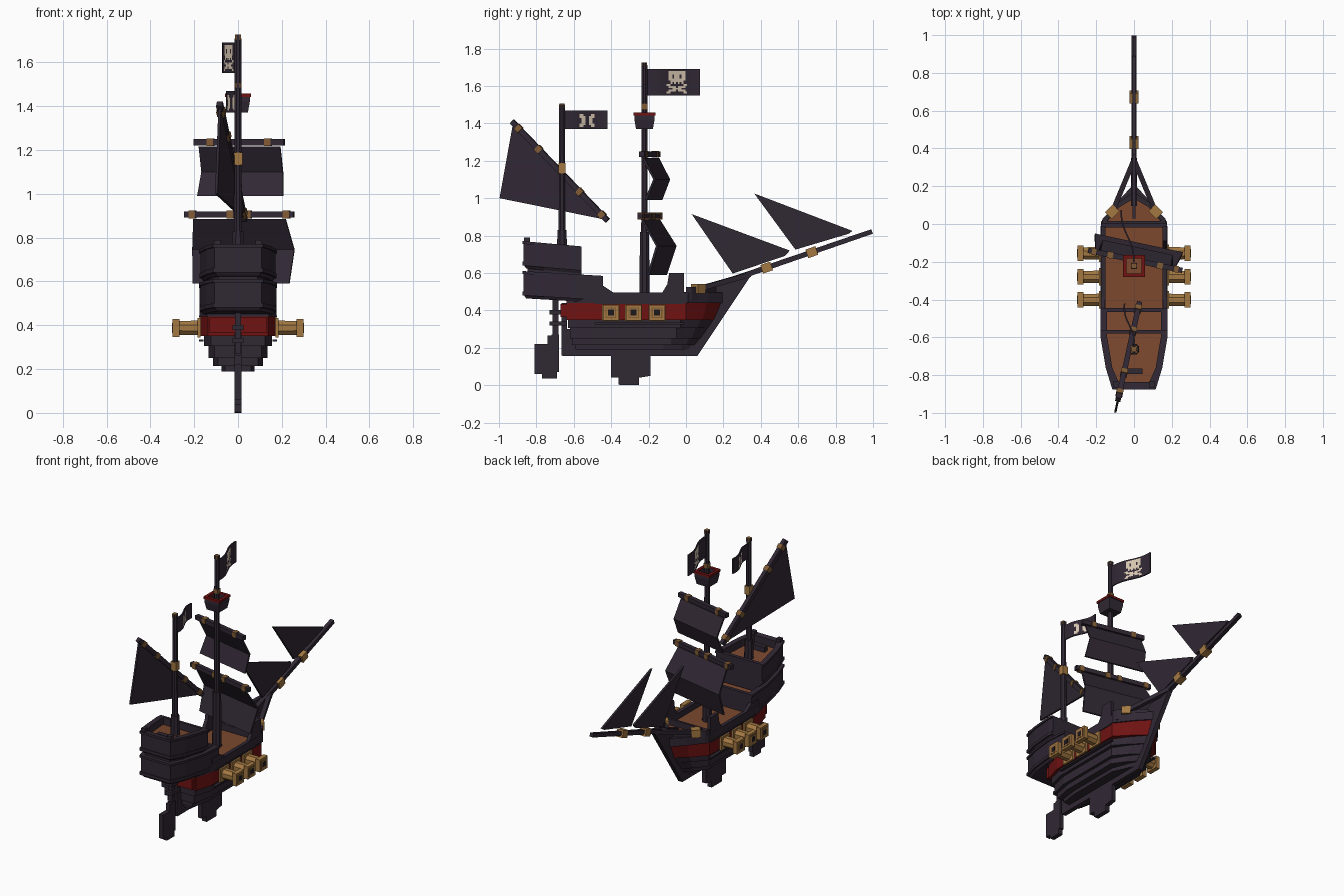
import bpy, math
from mathutils import Vector

if "Cube" in bpy.data.objects:
    bpy.data.objects.remove(bpy.data.objects["Cube"])


def colour(name, rgb):
    m = bpy.data.materials.new(name)
    m.diffuse_color = (*rgb, 1)
    m.use_nodes = True
    m.node_tree.nodes["Principled BSDF"].inputs["Base Color"].default_value = m.diffuse_color
    return m


DARK = colour("dark_wood", (.030, .021, .034))
RED = colour("deep_red", (.16, .006, .006))
DECK = colour("deck_brown", (.20, .066, .028))
GOLD = colour("gold", (.37, .19, .055))
BRONZE = colour("bronze", (.22, .105, .035))
CREAM = colour("cream", (.70, .58, .45))
BLACK = colour("black", (.012, .009, .012))


def mesh(name, verts, faces, *mats):
    me = bpy.data.meshes.new(name)
    me.from_pydata([tuple(v) for v in verts], [], faces)
    ob = bpy.data.objects.new(name, me)
    bpy.context.collection.objects.link(ob)
    for m in mats:
        me.materials.append(m)
    return ob


def loft(name, rings, *mats):
    """Closed solid through rings of equal length; last face is the top cap."""
    n = len(rings[0])
    verts = [v for r in rings for v in r]
    faces = [tuple(reversed(range(n)))]
    for k in range(len(rings) - 1):
        for i in range(n):
            j = (i + 1) % n
            faces.append((k * n + i, k * n + j, (k + 1) * n + j, (k + 1) * n + i))
    faces.append(tuple(range((len(rings) - 1) * n, len(rings) * n)))
    ob = mesh(name, verts, faces, *mats)
    if len(mats) > 1:
        ob.data.polygons[-1].material_index = 1
    return ob


def box(name, c, s, mat):
    x, y, z = (v / 2 for v in s)
    sq = [(-x, -y), (x, -y), (x, y), (-x, y)]
    return loft(name, [[(c[0] + a, c[1] + b, c[2] + h) for a, b in sq] for h in (-z, z)], mat)


def beam(name, p, q, r0, r1, mat, sides=4, turn=math.pi / 4):
    """Tapered bar between two points."""
    p, q = Vector(p), Vector(q)
    d = (q - p).normalized()
    u = (Vector((0, 0, 1)) if abs(d.z) < .9 else Vector((1, 0, 0))).cross(d).normalized()
    w = d.cross(u)
    angs = [turn + 2 * math.pi * i / sides for i in range(sides)]
    return loft(name, [[c + u * r * math.cos(a) + w * r * math.sin(a) for a in angs]
                       for c, r in ((p, r0), (q, r1))], mat)


def band(name, p, q, t, r, mat=BRONZE, half=.015):
    """Collar around a bar at fraction t."""
    p, q = Vector(p), Vector(q)
    d = (q - p).normalized() * half
    c = p.lerp(q, t)
    beam(name, c - d, c + d, r, r, mat)


def plate(name, pts, thick, mat, x=lambda y: 0):
    """Upright plate from a y,z outline."""
    return loft(name, [[(x(y) + s * thick / 2, y, z) for y, z in pts] for s in (-1, 1)], mat)


def sym(half):
    """Full outline from right half, stern to bow; a point at x = 0 stays single."""
    return half + [(-x, y) for x, y in reversed(half) if x > 0]


def at(outline, z, tilt=0, y0=-.7):
    return [(x, y, z + tilt * (y - y0)) for x, y in outline]


def wall(name, outer, inner, z0, z1, mat, tilt=0):
    """Open rim wall between two outlines."""
    n = len(outer)
    rings = [at(outer, z0, tilt), at(outer, z1, tilt), at(inner, z1, tilt), at(inner, z0, tilt)]
    faces = [(k * n + i, k * n + (i + 1) % n, (k + 1) % 4 * n + (i + 1) % n, (k + 1) % 4 * n + i)
             for k in range(4) for i in range(n)]
    return mesh(name, [v for r in rings for v in r], faces, mat)


# Stepped hull
def hull_outline(hw, stern, shoulder, tip):
    return sym([(hw * .8, stern), (hw, stern + .12), (hw, shoulder), (hw * .5, (shoulder + tip) / 2 + .01), (0, tip)])


for i, (z0, z1, hw, st, sh, t0, t1, mat) in enumerate([
        (.19, .215, .075, -.59, -.12, .04, .06, DARK), (.215, .25, .115, -.61, -.08, .06, .09, DARK),
        (.25, .305, .135, -.62, -.05, .09, .13, DARK), (.305, .35, .155, -.63, -.03, .13, .16, DARK),
        (.35, .44, .172, -.64, .0, .16, .20, RED)]):
    loft(f"hull_layer_{i}", [at(hull_outline(hw, st, sh, t0), z0), at(hull_outline(hw, st, sh, t1), z1)], mat)
rim = hull_outline(.176, -.64, .01, .21)
loft("main_deck", [at(rim, .44), at(rim, .455)], DARK, DECK)
wall("bulwark", rim, hull_outline(.152, -.60, .0, .17), .455, .495, DARK)
fore = sym([(.172, .0), (.165, .03), (.088, .11), (0, .17)])
loft("fore_deck", [at(fore, .455), at(fore, .485)], DARK, DECK)
wall("fore_rail", fore, sym([(.14, .015), (.135, .03), (.075, .09), (0, .135)]), .485, .525, DARK)
for s in (-1, 1):
    plate("fore_bulwark", [(-.13, .49), (-.01, .49), (-.01, .60), (-.09, .60), (-.10, .54)], .024, DARK,
          lambda y: s * .163)
    plate("stern_bulwark", [(-.52, .49), (-.38, .49), (-.44, .53), (-.52, .53)], .022, DARK, lambda y: s * .164)
    for z in (.33, .44):
        box("hull_strake", (s * .168, -.25, z), (.02, .48, .01), DARK)
for y in (-.46, -.01):
    box("deck_step", (0, y, .475), (.31, .018, .045), DARK)

# Keel, stem, fin and rudder
plate("keel_and_stem", [(-.66, .155), (.06, .155), (.35, .59), (.30, .57), (.14, .52), (.05, .3), (-.66, .3)], .03, DARK)
plate("keel_fin", [(-.40, .16), (-.40, .04), (-.36, .04), (-.36, .005), (-.35, 0), (-.25, 0), (-.25, .04),
                   (-.19, .05), (-.19, .16)], .03, DARK)
plate("rudder", [(-.81, .06), (-.77, .06), (-.77, .035), (-.69, .035), (-.69, .07), (-.68, .07), (-.68, .27),
                 (-.72, .27), (-.72, .265), (-.74, .265), (-.74, .22), (-.81, .22)], .03, DARK)
box("rudder_post", (0, -.698, .36), (.026, .03, .20), DARK)
box("stern_post", (0, -.65, .30), (.03, .03, .28), DARK)
for z in (.33, .39):
    box("rudder_hinge", (0, -.685, z), (.05, .09, .022), DARK)

# Stern castles
def castle(grow, front, back=-.86):
    return sym([(.10 + grow, back - grow), (.135 + grow, -.76), (.162 + grow, -.60), (.162 + grow, front)])


def castle_tier(name, front, z0, zd, z1, tilt):
    out = castle(.008, front)
    loft(name, [at(castle(-.005, front), z0, tilt), at(out, z0 + .02, tilt), at(out, zd, tilt)], DARK, DECK)
    wall(name + "_rail", out, castle(-.018, front - .02, -.855), zd, z1, DARK, tilt)
    wall(name + "_cap", castle(.015, front), castle(-.02, front - .02), z1 - .015, z1, DARK, tilt)
    wall(name + "_base_trim", castle(.014, front), castle(-.01, front - .01), z0 + .015, z0 + .035, DARK, tilt)


castle_tier("lower_castle", -.445, .455, .55, .60, -.06)
castle_tier("upper_castle", -.56, .61, .705, .755, -.09)
loft("castle_waist", [at(castle(-.012, -.56), z) for z in (.55, .63)], DARK)
box("stern_transom", (0, -.655, .40), (.26, .03, .07), RED)
for s in (-1, 1):
    box("stern_post_cap", (s * .095, -.85, .775), (.03, .03, .03), DARK)
box("stern_bench", (0, -.78, .725), (.09, .03, .04), DARK)

# Cannons
for s in (-1, 1):
    for y in (-.155, -.28, -.402):
        box("gun_port", (s * .178, y, .388), (.014, .092, .088), GOLD)
        beam("cannon_barrel", (s * .17, y, .388), (s * .275, y, .388), .036, .034, GOLD, 8, math.pi / 8)
        beam("cannon_muzzle", (s * .268, y, .388), (s * .298, y, .388), .058, .058, GOLD, 4)
        for w, e, m in ((.04, .3, BRONZE), (.032, .301, GOLD), (.023, .302, BLACK)):
            beam("muzzle_ring", (s * .297, y, .388), (s * e, y, .388), w, w, m)

# Bowsprit with side braces
b0, b1 = (0, .10, .515), (0, .995, .822)
beam("bowsprit", b0, b1, .021, .018, DARK)
for t in (.37, .64):
    band("bowsprit_band", b0, b1, t, .034, GOLD, .028)
for s in (-1, 1):
    beam("bow_brace", (s * .12, .05, .51), (0, .34, .592), .019, .019, DARK)
    beam("brace_block", (s * .095, .085, .515), (s * .135, .045, .515), .036, .036, GOLD)

# Masts
for name, y, z0, z1 in (("main_mast", -.222, .45, 1.725), ("mizzen_mast", -.663, .70, 1.50)):
    beam(name, (0, y, z0), (0, y, z1), .02, .016, DARK, 8, math.pi / 8)
    beam(name + "_foot", (0, y, z0), (0, y, z0 + .13 if y < -.5 else .82), .03, .026, DARK, 8, math.pi / 8)
    band(name + "_top", (0, y, z0), (0, y, z1), .992, .019, BRONZE, .012)
band("mizzen_band", (0, -.663, 1.13), (0, -.663, 1.19), .5, .028, GOLD, .028)
band("main_band", (0, -.222, 1.48), (0, -.222, 1.50), .5, .022)

# Crow's nest
def square(h):
    return [(-h, -.222 - h), (h, -.222 - h), (h, -.222 + h), (-h, -.222 + h)]


loft("lookout_basket", [at(square(.045), 1.37), at(square(.054), 1.42)], DARK, DECK)
wall("lookout_sides", square(.054), square(.04), 1.42, 1.45, DARK)
wall("lookout_rim", square(.059), square(.04), 1.442, 1.457, RED)

# Square sails on braced yards
TURN = -.21


def braced(x, y, z):
    return (x * math.cos(TURN) - y * math.sin(TURN), -.222 + x * math.sin(TURN) + y * math.cos(TURN), z)


for name, z, hw, prof, marks in (
        ("lower", .905, .255, [(.04, .885, .215), (.125, .745, .238), (.075, .59, .225)], (.07, .42, .58, .93)),
        ("upper", 1.235, .21, [(.04, 1.215, .19), (.10, 1.10, .19), (.055, .99, .2)], (.18, .82))):
    p, q = braced(-hw, .03, z), braced(hw, .03, z)
    beam(name + "_yard", p, q, .02, .02, DARK)
    for t in marks:
        band(name + "_yard_band", p, q, t, .025)
    edge = prof + [(y - .012, h, w) for y, h, w in reversed(prof)]
    loft(name + "_sail", [[braced(s * w, y, h) for y, h, w in edge] for s in (-1, 1)], DARK)

# Slanted mizzen sail
def slant(y):
    return .03 + (y + .41) * .22


p, q = (slant(-.93), -.93, 1.41), (slant(-.42), -.42, .88)
beam("mizzen_yard", p, q, .02, .02, DARK)
for t in (.07, .28, .71, .94):
    band("mizzen_yard_band", p, q, t, .026)
plate("mizzen_sail", [(-.925, 1.40), (-.997, 1.0), (-.43, .885)], .012, DARK, slant)

# Triangular head sails
plate("inner_jib", [(.03, .915), (.25, .597), (.53, .692), (.555, .72)], .014, DARK)
plate("outer_jib", [(.365, 1.025), (.585, .725), (.87, .81), (.89, .825)], .014, DARK)

# Waving flags with painted emblem cells
SKULL = [".#########.", ".#########.", ".##.###.##.", ".##.###.##.", ".#########.", "..#######..", "..#.#.#.#..",
         "##.......##", ".####.####.", "...#####...", ".####.####.", "##.......##"]
BONES = ["##....##", "###..###", ".##..##.", ".##..##.", ".##..##.", "###..###", "##....##"]


def flag(name, y0, z1, cols, rows, sway, mask, c0, r0):
    verts, faces, painted = [], [], []
    for c in range(cols + 1):
        t = c / cols
        x = sway * t + .010 * math.sin(t * 2 * math.pi)
        verts += [(x, y0 + c * .01, z1 - r * .01) for r in range(rows + 1)]
    for c in range(cols):
        for r in range(rows):
            a = c * (rows + 1) + r
            faces.append((a, a + 1, a + rows + 2, a + rows + 1))
            i, j = r - r0, c - c0
            painted.append(int(0 <= i < len(mask) and 0 <= j < len(mask[0]) and mask[i][j] == "#"))
    ob = mesh(name, verts, faces, DARK, CREAM)
    ob.data.polygons.foreach_set("material_index", painted)
    sol = ob.modifiers.new("thickness", "SOLIDIFY")
    sol.thickness, sol.offset = .008, 0


flag("main_flag", -.205, 1.69, 28, 14, -.068, SKULL, 10, 1)
flag("mizzen_flag", -.65, 1.47, 23, 10, -.05, BONES, 8, 2)
